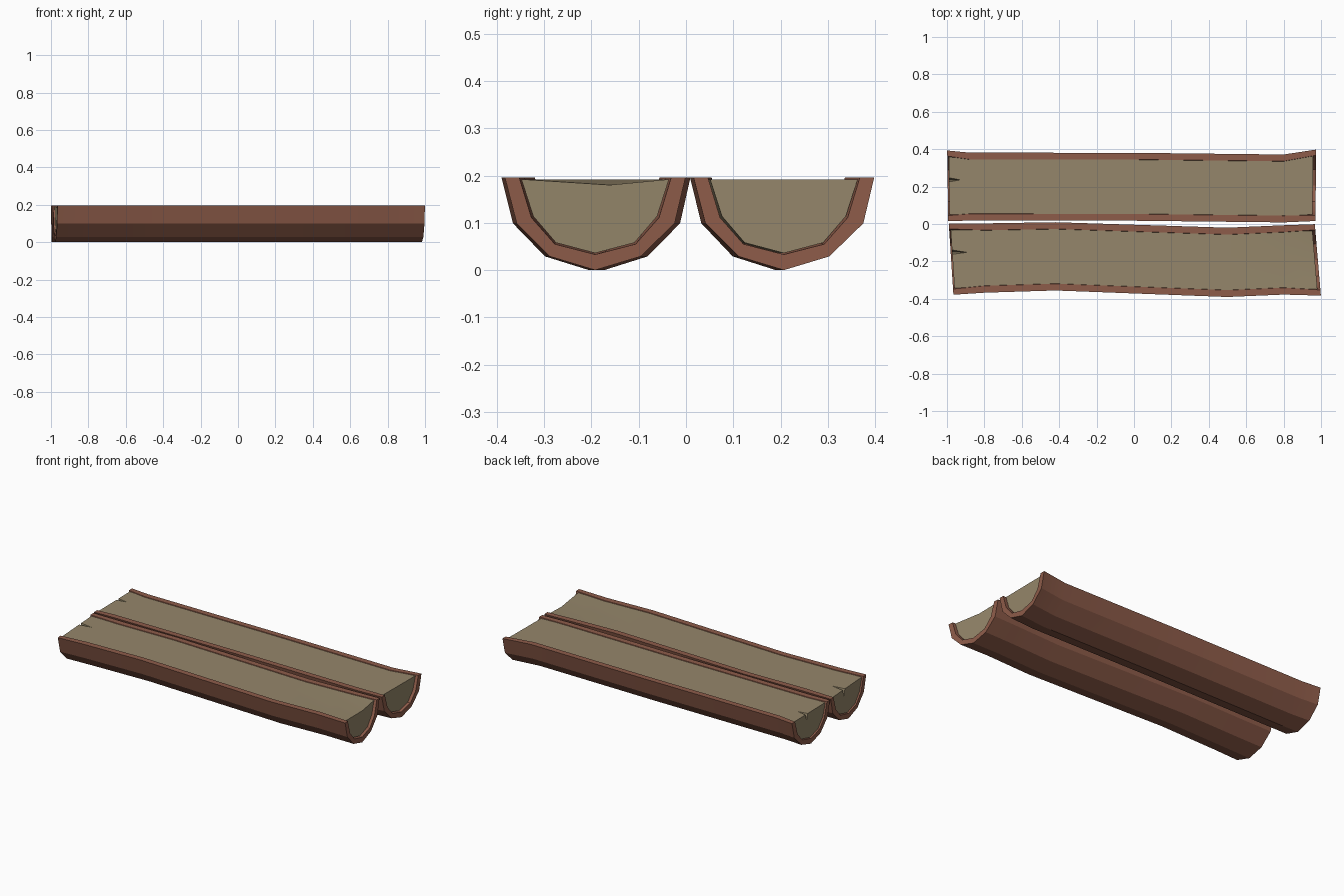
import bpy, bmesh, math

if "Cube" in bpy.data.objects:
    bpy.data.objects.remove(bpy.data.objects["Cube"])

def material(name, rgb):
    m = bpy.data.materials.new(name)
    m.diffuse_color = (*rgb, 1)
    m.use_nodes = True
    m.node_tree.nodes["Principled BSDF"].inputs["Base Color"].default_value = m.diffuse_color
    return m

BARK = material("bark", (0.27, 0.107, 0.068))
WOOD = material("pale_wood", (0.30, 0.24, 0.145))

# Half-log cross-sections: (offset across, height)
OUTER = [(-.191, .196), (-.166, .099), (-.096, .029), (0, 0), (.096, .029), (.168, .099), (.191, .196)]
INNER = [(-.156, .196), (-.131, .114), (-.083, .058), (0, .036), (.083, .058), (.131, .114), (.156, .196)]


def finish(name, bm, mat):
    bmesh.ops.recalc_face_normals(bm, faces=bm.faces)
    me = bpy.data.meshes.new(name)
    bm.to_mesh(me)
    bm.free()
    ob = bpy.data.objects.new(name, me)
    bpy.context.collection.objects.link(ob)
    if mat:
        me.materials.append(mat)
    return ob


def smooth(ob):
    bpy.ops.object.select_all(action='DESELECT')
    bpy.context.view_layer.objects.active = ob
    ob.select_set(True)
    bpy.ops.object.shade_smooth_by_angle(angle=math.radians(25))


def loft(bm, rings):
    vs = [[bm.verts.new(p) for p in r] for r in rings]
    n = len(vs[0])
    for a, b in zip(vs, vs[1:]):
        for i in range(n):
            j = (i + 1) % n
            bm.faces.new((a[i], a[j], b[j], b[i]))
    return vs


def half_log(name, path, notch, sag):
    """path rows: x, centre y, width scale, slant of the section in x"""
    last = len(path) - 1

    # bark shell: C-shaped section, opening out slightly at both ends
    rings = []
    for k, (x, cy, s, sl) in enumerate(path):
        end = k in (0, last)
        flare = 1.03 if end else 0.985
        inner = [(u * flare, z if z > .19 else z - (.003 if end else -.002)) for u, z in reversed(INNER)]
        rings.append([(x + sl * u, cy + u * s, z) for u, z in OUTER + inner])
    bm = bmesh.new()
    vs = loft(bm, rings)
    for r in (vs[0], vs[-1]):
        for i in range(6):
            bm.faces.new((r[i], r[i + 1], r[12 - i], r[13 - i]))
    smooth(finish(name + "_bark", bm, BARK))

    # wood core: flat top, ends set just inside the bark
    rings = []
    for k, (x, cy, s, sl) in enumerate(path):
        x += .008 if k == 0 else (-.016 if k == last else 0)
        prof = [(u, min(z, .192)) for u, z in INNER]
        prof.append((.03, .192 - (sag if k == last else 0)))
        rings.append([(x + sl * u, cy + u * s, z) for u, z in prof])
    bm = bmesh.new()
    vs = loft(bm, rings)
    bm.faces.new(vs[0])
    bm.faces.new(vs[-1])
    core = finish(name + "_wood", bm, WOOD)

    # split in the end of the wood: wedge cutter
    x0, x1, y = notch
    bm = bmesh.new()
    xs = x0 - .03
    p = [bm.verts.new(c) for c in ((xs, y - .021, .21), (xs, y + .021, .21), (xs, y, .13), (x1, y - .002, .21))]
    for f in ((0, 1, 2), (0, 1, 3), (1, 2, 3), (0, 2, 3)):
        bm.faces.new([p[i] for i in f])
    cutter = finish(name + "_split_cutter", bm, WOOD)
    cutter.hide_render = True
    mod = core.modifiers.new("split", 'BOOLEAN')
    mod.operation = 'DIFFERENCE'
    mod.solver = 'EXACT'
    mod.object = cutter
    bpy.context.view_layer.objects.active = core
    bpy.ops.object.modifier_apply(modifier=mod.name)
    bpy.data.objects.remove(cutter)
    smooth(core)


half_log("front_log",
         [(-.978, -.187, 1.0, -.065), (-.80, -.182, .97, 0), (-.42, -.173, .955, 0),
          (.50, -.205, .97, 0), (.80, -.192, .97, 0), (.983, -.192, 1.0, -.085)],
         (-.975, -.86, -.150), .012)
half_log("back_log",
         [(-.996, .204, .99, -.015), (-.88, .200, .95, 0), (0, .199, .95, 0),
          (.80, .190, .95, 0), (.972, .207, 1.0, .01)],
         (-.99, -.90, .237), 0)
